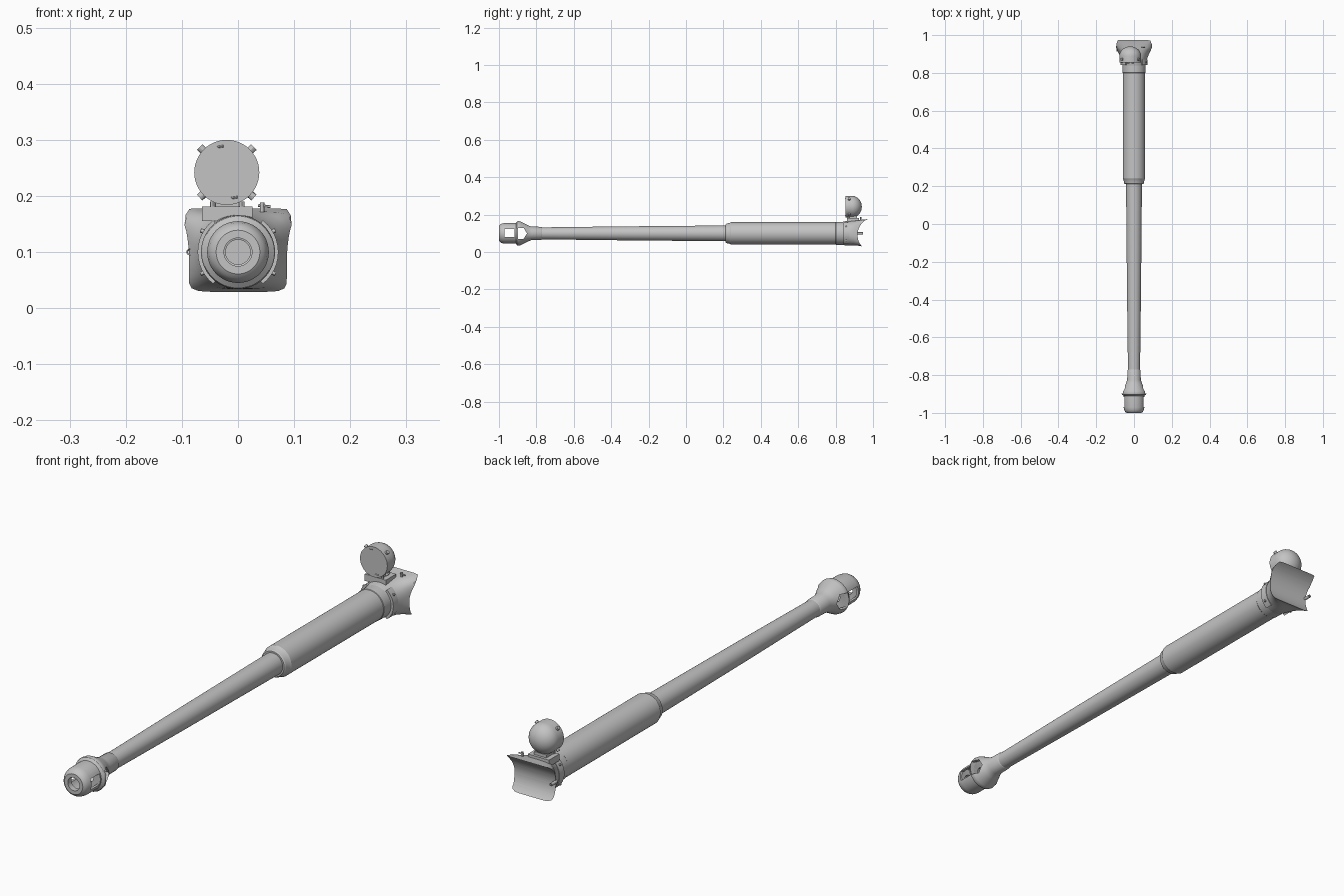
import bpy, bmesh, math
from mathutils import Vector, Matrix

if "Cube" in bpy.data.objects:
    bpy.data.objects.remove(bpy.data.objects["Cube"])

AXIS_Z = 0.10  # height of the barrel axis

paint = bpy.data.materials.new("grey_paint")
paint.diffuse_color = (0.55, 0.55, 0.55, 1)
paint.use_nodes = True
paint.node_tree.nodes["Principled BSDF"].inputs["Base Color"].default_value = paint.diffuse_color


def finish(name, bm, angle=30):
    bmesh.ops.remove_doubles(bm, verts=bm.verts, dist=1e-5)
    bmesh.ops.recalc_face_normals(bm, faces=bm.faces)
    me = bpy.data.meshes.new(name)
    bm.to_mesh(me)
    bm.free()
    ob = bpy.data.objects.new(name, me)
    bpy.context.collection.objects.link(ob)
    me.materials.append(paint)
    smooth(ob, angle)
    return ob


def smooth(ob, angle=30):
    bpy.ops.object.select_all(action='DESELECT')
    ob.select_set(True)
    bpy.context.view_layer.objects.active = ob
    bpy.ops.object.shade_smooth_by_angle(angle=math.radians(angle))


def loft(name, rings, closed=False, angle=30):
    """Skin a list of equal-length rings of points; cap the ends unless closed."""
    bm = bmesh.new()
    vs = [[bm.verts.new(p) for p in r] for r in rings]
    n = len(rings[0])
    for a, b in zip(vs, vs[1:]):
        for i in range(n):
            j = (i + 1) % n
            bm.faces.new((a[i], a[j], b[j], b[i]))
    if not closed:
        bm.faces.new(vs[0])
        bm.faces.new(vs[-1])
    return finish(name, bm, angle)


def lathe(name, profile, x=0, z=AXIS_Z, n=48, closed=False):
    """Revolve (y, radius) pairs around an axis along y."""
    rings = [[(x + r * math.cos(2 * math.pi * i / n), y,
               z + r * math.sin(2 * math.pi * i / n)) for i in range(n)]
             for y, r in profile]
    return loft(name, rings, closed)


def prism_x(name, yz, x0, x1):
    return loft(name, [[(x, y, z) for y, z in yz] for x in (x0, x1)])


def box(name, x0, x1, y0, y1, z0, z1):
    return prism_x(name, [(y0, z0), (y1, z0), (y1, z1), (y0, z1)], x0, x1)


def rod(name, start, end, r, n=12):
    a, b = Vector(start), Vector(end)
    bm = bmesh.new()
    rot = (b - a).to_track_quat('Z', 'Y').to_matrix().to_4x4()
    bmesh.ops.create_cone(bm, cap_ends=True, segments=n, radius1=r, radius2=r,
                          depth=(b - a).length,
                          matrix=Matrix.Translation((a + b) / 2) @ rot)
    return finish(name, bm)


def cut(ob, cutter):
    mod = ob.modifiers.new("cut", 'BOOLEAN')
    mod.operation, mod.solver, mod.object = 'DIFFERENCE', 'EXACT', cutter
    bpy.context.view_layer.objects.active = ob
    bpy.ops.object.modifier_apply(modifier=mod.name)
    bpy.data.objects.remove(cutter)
    smooth(ob)


# Barrel with hollow muzzle brake: outer contour, then the bore from the front
outer = [(0.24, 0.0), (0.24, 0.042), (0.20, 0.042), (-0.36, 0.037), (-0.77, 0.032),
         (-0.775, 0.035), (-0.825, 0.036), (-0.845, 0.043), (-0.885, 0.064),
         (-0.897, 0.066), (-0.903, 0.064), (-0.91, 0.055), (-0.97, 0.055),
         (-0.985, 0.052), (-0.995, 0.046), (-1.0, 0.039)]
inner = [(-1.0, 0.025), (-0.978, 0.025), (-0.975, 0.046), (-0.916, 0.046),
         (-0.915, 0.025), (-0.90, 0.025), (-0.896, 0.056), (-0.852, 0.036),
         (-0.848, 0.022), (-0.80, 0.022), (-0.80, 0.0)]
barrel = lathe("barrel", outer + inner, closed=True)

# Side ports of the muzzle brake
cut(barrel, box("port_cutter", -0.1, 0.1, -0.970, -0.916, 0.08, 0.122))
cut(barrel, prism_x("rear_port_cutter", [(-0.897, 0.071), (-0.868, 0.071), (-0.85, 0.10),
                                         (-0.868, 0.129), (-0.897, 0.129)], -0.1, 0.1))

# Thick sleeve around the rear of the barrel
lathe("sleeve", [(0.212, 0.0), (0.212, 0.048), (0.216, 0.052), (0.235, 0.056),
                 (0.24, 0.0595), (0.80, 0.0595), (0.802, 0.061), (0.88, 0.063), (0.88, 0.0)])


# Mantlet: round neck flaring into a square block
def section(y, hx, bottom, top, power, n=64):
    pts = []
    for i in range(n):
        a = 2 * math.pi * (i + 0.5) / n
        c, s = math.cos(a), math.sin(a)
        k = (abs(c) ** power + abs(s) ** power) ** (-1 / power)
        pts.append((hx * k * c, y, (top + bottom) / 2 + (top - bottom) / 2 * k * s))
    return pts


mantlet = loft("mantlet", [
    section(0.835, 0.061, 0.039, 0.161, 2),
    section(0.85, 0.064, 0.036, 0.165, 2),
    section(0.875, 0.070, 0.034, 0.167, 2.2),
    section(0.90, 0.079, 0.034, 0.168, 2.8),
    section(0.92, 0.089, 0.034, 0.170, 4),
    section(0.935, 0.096, 0.032, 0.172, 7),
    section(0.96, 0.097, 0.021, 0.175, 14),
    section(0.98, 0.097, 0.008, 0.179, 24),
    section(1.0, 0.097, 0.0, 0.183, 40)])
# Concave cylindrical back
arc = [(1.01 + 0.093 * math.cos(2 * math.pi * i / 64),
        0.092 + 0.093 * math.sin(2 * math.pi * i / 64)) for i in range(64)]
cut(mantlet, prism_x("scoop_cutter", arc, -0.2, 0.2))

# Side clamp plates and bolts around the neck
for s in (-1, 1):
    bm_arc = []
    for y in (0.842, 0.872):
        angs = [math.radians(-52 + 104 * i / 12) for i in range(13)]
        bm_arc.append([(s * 0.072 * math.cos(a), y, AXIS_Z + 0.072 * math.sin(a)) for a in angs]
                      + [(s * 0.058 * math.cos(a), y, AXIS_Z + 0.058 * math.sin(a))
                         for a in reversed(angs)])
    loft("neck_clamp", bm_arc)
    for dz in (-0.035, 0.035):
        rod("clamp_bolt", (s * 0.055, 0.857, AXIS_Z + dz), (s * 0.067, 0.857, AXIS_Z + dz * 1.1), 0.004)

# Sight port on the mantlet face and pin on its top
lathe("sight_port", [(0.915, 0.003), (0.912, 0.006), (0.945, 0.006), (0.945, 0.003)],
      x=-0.086, z=0.10, n=16, closed=True)
rod("top_pin", (0.043, 0.935, 0.165), (0.043, 0.935, 0.188), 0.004)
rod("top_pin_bar", (0.036, 0.935, 0.183), (0.058, 0.935, 0.181), 0.0025)

# Searchlight mount
box("mount_plate", -0.064, 0.026, 0.862, 0.925, 0.155, 0.181)
box("mount_pedestal", -0.046, 0.006, 0.872, 0.915, 0.178, 0.192)
for x in (-0.045, 0.007):
    rod("mount_bolt", (x, 0.868, 0.175), (x, 0.868, 0.19), 0.005)

# Searchlight: flat front drum with a domed back
LX, LZ, LR = -0.02, 0.242, 0.058
dome = [(0.888 + 0.052 * math.sin(math.radians(a)), LR * math.cos(math.radians(a)))
        for a in range(0, 90, 9)]
lathe("searchlight", [(0.854, 0.0), (0.854, LR), (0.862, LR)] + dome + [(0.94, 0.0)], LX, LZ)

# Latches around the searchlight rim
for a in (43, 137, 223, 317):
    c, s = math.cos(math.radians(a)), math.sin(math.radians(a))
    rod("rim_latch", (LX + c * 0.05, 0.872, LZ + s * 0.05),
        (LX + c * 0.066, 0.872, LZ + s * 0.066), 0.007)
# Small handles on the lamp face
for x, z in ((-0.031, 0.288), (-0.006, 0.197)):
    rod("lamp_handle", (x - 0.006, 0.853, z - 0.001), (x + 0.006, 0.853, z + 0.001), 0.002, 8)
